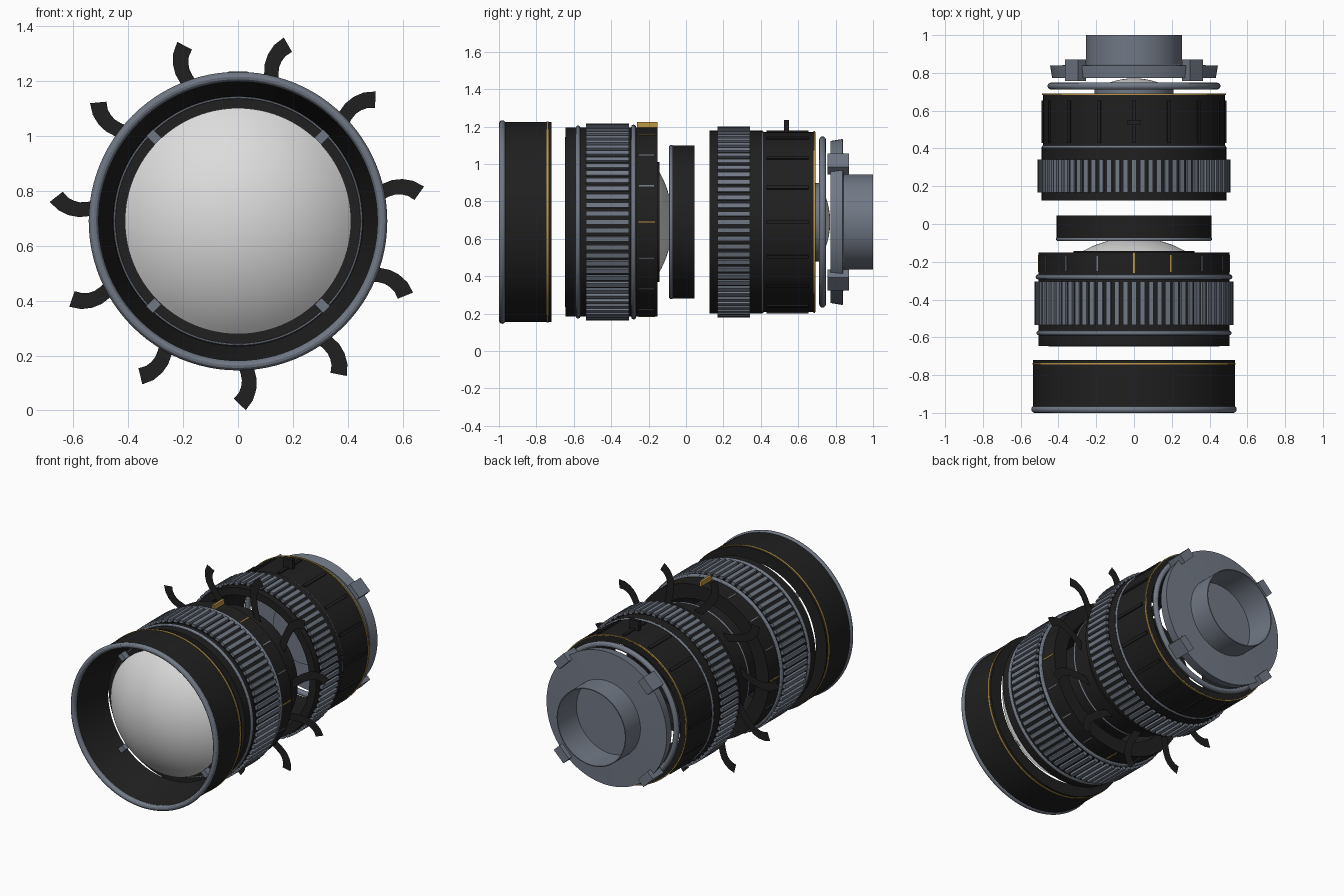
import bpy, bmesh, math
from mathutils import Matrix, Vector

if "Cube" in bpy.data.objects:
    bpy.data.objects.remove(bpy.data.objects["Cube"])

CZ = 0.69  # height of the optical axis, which runs along y


def material(name, rgb):
    m = bpy.data.materials.new(name)
    m.diffuse_color = (*rgb, 1)
    m.use_nodes = True
    m.node_tree.nodes["Principled BSDF"].inputs["Base Color"].default_value = m.diffuse_color
    return m


BLACK = material("black_metal", (0.014, 0.014, 0.014))
STEEL = material("blue_grey_steel", (0.165, 0.19, 0.235))
GLASS = material("pale_glass", (0.72, 0.72, 0.72))
GOLD = material("gold", (0.52, 0.31, 0.06))


def finish(name, bm, mat, smooth=True):
    bmesh.ops.recalc_face_normals(bm, faces=bm.faces)
    me = bpy.data.meshes.new(name)
    bm.to_mesh(me)
    bm.free()
    ob = bpy.data.objects.new(name, me)
    bpy.context.collection.objects.link(ob)
    me.materials.append(mat)
    if smooth:
        bpy.ops.object.select_all(action='DESELECT')
        ob.select_set(True)
        bpy.context.view_layer.objects.active = ob
        bpy.ops.object.shade_smooth_by_angle(angle=math.radians(30))
    return ob


def lathe(name, profile, mat, closed=True, n=96):
    """Spin (radius, y) points around the optical axis."""
    bm = bmesh.new()
    rings = []
    for r, y in profile:
        if r < 1e-6:
            rings.append([bm.verts.new((0, y, CZ))] * n)
        else:
            rings.append([bm.verts.new((r * math.cos(a), y, CZ + r * math.sin(a)))
                          for a in (2 * math.pi * i / n for i in range(n))])
    pairs = list(zip(rings, rings[1:]))
    if closed:
        pairs.append((rings[-1], rings[0]))
    for p, q in pairs:
        for i in range(n):
            j = (i + 1) % n
            vs = list(dict.fromkeys((p[i], p[j], q[j], q[i])))
            if len(vs) > 2:
                bm.faces.new(vs)
    return finish(name, bm, mat)


def tube(name, r_in, r_out, y0, y1, mat):
    return lathe(name, [(r_in, y0), (r_out, y0), (r_out, y1), (r_in, y1)], mat)


def bead(name, r, y, minor, mat):
    pts = [(r + minor * math.cos(t), y + minor * math.sin(t))
           for t in (2 * math.pi * k / 12 for k in range(12))]
    return lathe(name, pts, mat)


def dome(name, r, y_base, y_apex, mat):
    """Spherical cap with a flat back."""
    h = abs(y_apex - y_base)
    R = (r * r + h * h) / (2 * h)
    s = math.copysign(1, y_apex - y_base)
    top = math.asin(min(1, r / R))
    pts = [(0, y_base)]
    for k in range(15):
        t = top * (1 - k / 14)
        pts.append((R * math.sin(t), y_apex - s * R * (1 - math.cos(t))))
    return lathe(name, pts, mat, closed=False)


def blocks(name, angles, r0, r1, y0, y1, width, mat):
    """Radial blocks standing on a cylinder, angles in degrees."""
    bm = bmesh.new()
    for a in angles:
        m = (Matrix.Translation((0, 0, CZ)) @ Matrix.Rotation(-math.radians(a), 4, 'Y')
             @ Matrix.Translation(((r0 + r1) / 2, (y0 + y1) / 2, 0))
             @ Matrix.Diagonal((r1 - r0, y1 - y0, width, 1)))
        bmesh.ops.create_cube(bm, size=1, matrix=m)
    return finish(name, bm, mat, smooth=False)


def spread(n, start=0):
    return [start + 360 * i / n for i in range(n)]


# Front hood with tapering inside, steel rim and gold band
lathe("front_hood", [(0.515, -0.985), (0.535, -0.97), (0.535, -0.72), (0.455, -0.72)], BLACK)
bead("hood_rim", 0.526, -0.982, 0.018, STEEL)
tube("hood_gold_band", 0.53, 0.538, -0.745, -0.735, GOLD)

# Large front glass and its four clips
dome("front_glass", 0.412, -0.755, -0.92, GLASS)
blocks("front_glass_clips", spread(4, 45), 0.412, 0.456, -0.79, -0.745, 0.035, STEEL)

# Focus group
tube("focus_barrel", 0.41, 0.505, -0.645, -0.26, BLACK)
bead("focus_front_line", 0.45, -0.644, 0.004, STEEL)
bead("focus_front_bead", 0.503, -0.577, 0.013, STEEL)
bead("focus_rear_bead", 0.508, -0.28, 0.013, STEEL)
tube("focus_grip_base", 0.48, 0.511, -0.535, -0.305, BLACK)
blocks("focus_grip_ribs", spread(72), 0.495, 0.527, -0.535, -0.305, 0.026, STEEL)
tube("aperture_ring", 0.41, 0.505, -0.262, -0.152, BLACK)
gold_ticks = [0, 67.5, 90, 180, 270]
blocks("aperture_ticks", [a for a in spread(16) if a not in gold_ticks],
       0.49, 0.508, -0.25, -0.17, 0.007, STEEL)
blocks("aperture_gold_ticks", gold_ticks, 0.49, 0.508, -0.255, -0.165, 0.007, GOLD)
blocks("aperture_index", [90], 0.49, 0.535, -0.262, -0.152, 0.016, GOLD)

# Inner lens cell in the focus group
tube("inner_lens_cell", 0.285, 0.32, -0.60, -0.142, BLACK)
dome("inner_glass", 0.29, -0.155, -0.072, GLASS)

# Iris housing and eleven curved blades
tube("iris_housing", 0.36, 0.41, -0.085, 0.045, BLACK)
bead("iris_housing_rim", 0.402, -0.08, 0.011, STEEL)
CENTRE = [(0.40, 67), (0.44, 71.5), (0.49, 75), (0.547, 77.2), (0.58, 77.7),
          (0.61, 77.3), (0.64, 76.2), (0.668, 74.2)]
last = len(CENTRE) - 1
pts = [Vector((r * math.cos(math.radians(a)), 0, r * math.sin(math.radians(a))))
       for r, a in CENTRE]
bm = bmesh.new()
for a in spread(11):
    rot = Matrix.Translation((0, -0.01, CZ)) @ Matrix.Rotation(-math.radians(a), 4, 'Y')
    rows = []
    for i, p in enumerate(pts):
        d = (pts[min(i + 1, last)] - pts[max(i - 1, 0)]).normalized()
        if i == last:
            d = Vector((0.87, 0, 0.5))
        side = Vector((-d.z, 0, d.x)) * (0.023 + 0.001 * i)
        rows.append((bm.verts.new(rot @ (p + side)), bm.verts.new(rot @ (p - side))))
    for (u, v), (w, x) in zip(rows, rows[1:]):
        bm.faces.new((u, v, x, w))
finish("iris_blades", bm, BLACK, smooth=False)

# Zoom group
tube("zoom_barrel", 0.44, 0.49, 0.125, 0.405, BLACK)
tube("zoom_grip_base", 0.46, 0.496, 0.168, 0.342, BLACK)
blocks("zoom_grip_ribs", spread(72), 0.48, 0.511, 0.168, 0.342, 0.025, STEEL)
bead("zoom_bead", 0.477, 0.405, 0.012, STEEL)
tube("rear_barrel", 0.44, 0.482, 0.41, 0.692, BLACK)
blocks("rear_barrel_ribs", spread(16), 0.47, 0.490, 0.43, 0.655, 0.02, BLACK)
blocks("zoom_lever", [90], 0.47, 0.545, 0.525, 0.55, 0.07, BLACK)
tube("rear_gold_band", 0.475, 0.487, 0.682, 0.691, GOLD)

# Rear glass and closed cell
lathe("rear_lens_cell", [(0, 0.67), (0.21, 0.67), (0.21, 0.715), (0, 0.715)],
      STEEL, closed=False)
dome("rear_glass", 0.20, 0.715, 0.771, GLASS)

# Bayonet mount: seal ring, plate with hollow tube, four lugs
bead("mount_seal_ring", 0.44, 0.73, 0.018, STEEL)
lathe("mount_plate", [(0, 0.772), (0.433, 0.772), (0.444, 0.838), (0.255, 0.845),
                      (0.255, 1.0), (0.249, 1.0), (0.249, 0.80), (0, 0.80)],
      STEEL, closed=False)
blocks("mount_lugs", spread(4, 45), 0.41, 0.468, 0.757, 0.872, 0.10, STEEL)
